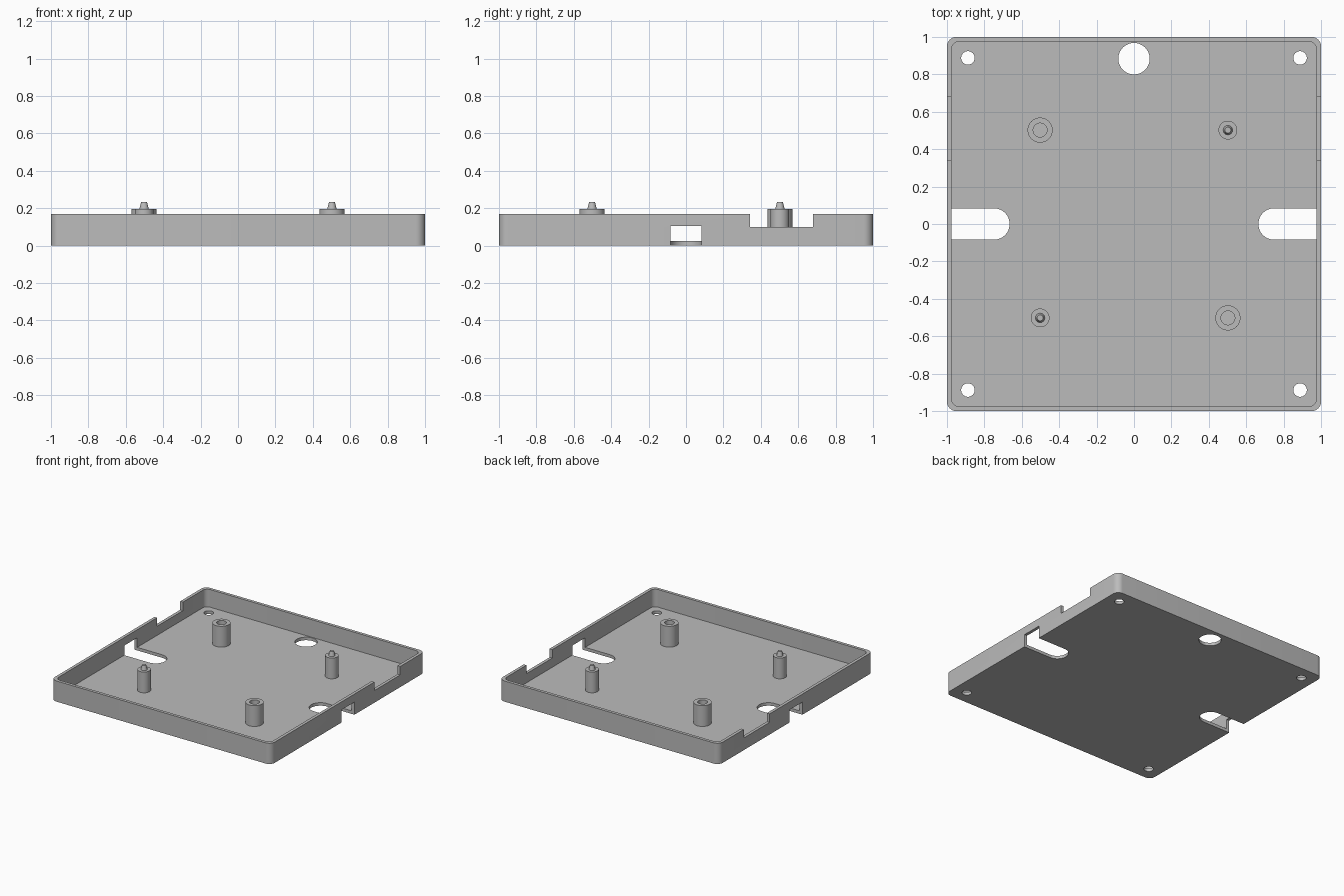
import bpy
import bmesh
from math import sin, cos, pi, radians

if "Cube" in bpy.data.objects:
    bpy.data.objects.remove(bpy.data.objects["Cube"], do_unlink=True)

HEIGHT, FLOOR, WALL = 0.17, 0.025, 0.025
POST, HOLE = 0.502, 0.888

grey = bpy.data.materials.new("plain grey")
grey.use_nodes = True
colour = (0.5, 0.5, 0.5, 1)
grey.diffuse_color = colour
grey.node_tree.nodes["Principled BSDF"].inputs["Base Color"].default_value = colour


def finish(name, bm):
    bmesh.ops.recalc_face_normals(bm, faces=bm.faces)
    mesh = bpy.data.meshes.new(name)
    bm.to_mesh(mesh)
    bm.free()
    mesh.materials.append(grey)
    obj = bpy.data.objects.new(name, mesh)
    bpy.context.collection.objects.link(obj)
    return obj


def prism(name, outline, z0, z1):
    bm = bmesh.new()
    base = bm.faces.new([bm.verts.new((x, y, z0)) for x, y in outline])
    top = bmesh.ops.extrude_face_region(bm, geom=[base])["geom"]
    bmesh.ops.translate(bm, vec=(0, 0, z1 - z0),
                        verts=[v for v in top if isinstance(v, bmesh.types.BMVert)])
    # extruding keeps only the cap, so close the base again if it is open
    bmesh.ops.holes_fill(bm, edges=[e for e in bm.edges if e.is_boundary])
    return finish(name, bm)


def rounded(half_x, half_y, r, steps=8):
    """Outline of a rectangle with rounded corners."""
    pts = []
    for i, (sx, sy) in enumerate([(1, 1), (-1, 1), (-1, -1), (1, -1)]):
        for k in range(steps + 1):
            a = pi / 2 * (i + k / steps)
            pts.append((sx * (half_x - r) + r * cos(a), sy * (half_y - r) + r * sin(a)))
    return pts


def circle(x, y, r, n=48):
    return [(x + r * cos(2 * pi * k / n), y + r * sin(2 * pi * k / n)) for k in range(n)]


def box(x, y, half_x, half_y):
    return [(x + i * half_x, y + j * half_y) for i, j in [(-1, -1), (1, -1), (1, 1), (-1, 1)]]


def lathe(name, profile, x, y, n=48):
    """Spin a radius/height profile that starts and ends on the axis."""
    bm = bmesh.new()
    verts = [bm.verts.new((x + r, y, z)) for r, z in profile]
    edges = [bm.edges.new(pair) for pair in zip(verts, verts[1:])]
    bmesh.ops.spin(bm, geom=verts + edges, cent=(x, y, 0), axis=(0, 0, 1),
                   angle=2 * pi, steps=n)
    bmesh.ops.remove_doubles(bm, verts=bm.verts, dist=0.0001)
    return finish(name, bm)


# Tray shell
tray = prism("tray", rounded(1, 1, 0.05), 0, HEIGHT)
cutters = [prism("cavity_cutter", rounded(1 - WALL, 1 - WALL, 0.04), FLOOR, 0.4)]

# Corner screw holes and the large rear hole
for sx in (-1, 1):
    for sy in (-1, 1):
        cutters.append(prism("screw_cutter", circle(sx * HOLE, sy * HOLE, 0.036), -0.1, 0.1))
cutters.append(prism("rear_hole_cutter", circle(0, 0.884, 0.084), -0.1, 0.1))

# Side cable slots and rim notches
for s in (-1, 1):
    arc = [(s * (0.749 - 0.084 * sin(pi * k / 24)), 0.084 * cos(pi * k / 24)) for k in range(25)]
    slot = [(s * 1.1, 0.084)] + arc + [(s * 1.1, -0.084)]
    cutters.append(prism("slot_cutter", slot, -0.1, 0.104))
    cutters.append(prism("notch_cutter", box(s, 0.51, 0.1, 0.168), 0.1, 0.4))

for cutter in cutters:
    cutter.hide_render = True
    mod = tray.modifiers.new("cut", "BOOLEAN")
    mod.operation, mod.solver, mod.object = "DIFFERENCE", "EXACT", cutter

# Bake the cuts and discard the cutters
bpy.context.view_layer.update()
cut = bpy.data.meshes.new_from_object(
    tray.evaluated_get(bpy.context.evaluated_depsgraph_get()))
tray.modifiers.clear()
tray.data = cut
for cutter in cutters:
    bpy.data.objects.remove(cutter, do_unlink=True)

# Hollow standoffs and pin standoffs, on opposite diagonals
socket = [(0, 0.02), (0.067, 0.02), (0.067, 0.196), (0.037, 0.196), (0.037, 0.12), (0, 0.12)]
pin = [(0, 0.02), (0.05, 0.02), (0.05, 0.196), (0.025, 0.196), (0.016, 0.232), (0, 0.232)]
parts = [tray]
for s, side in ((1, "left"), (-1, "right")):
    parts.append(lathe(side + "_socket_standoff", socket, s * POST, -s * POST))
    parts.append(lathe(side + "_pin_standoff", pin, s * POST, s * POST))

# Smooth round walls, keep edges crisp
bpy.ops.object.select_all(action="DESELECT")
for part in parts:
    part.select_set(True)
bpy.context.view_layer.objects.active = tray
bpy.ops.object.shade_smooth_by_angle(angle=radians(30))
